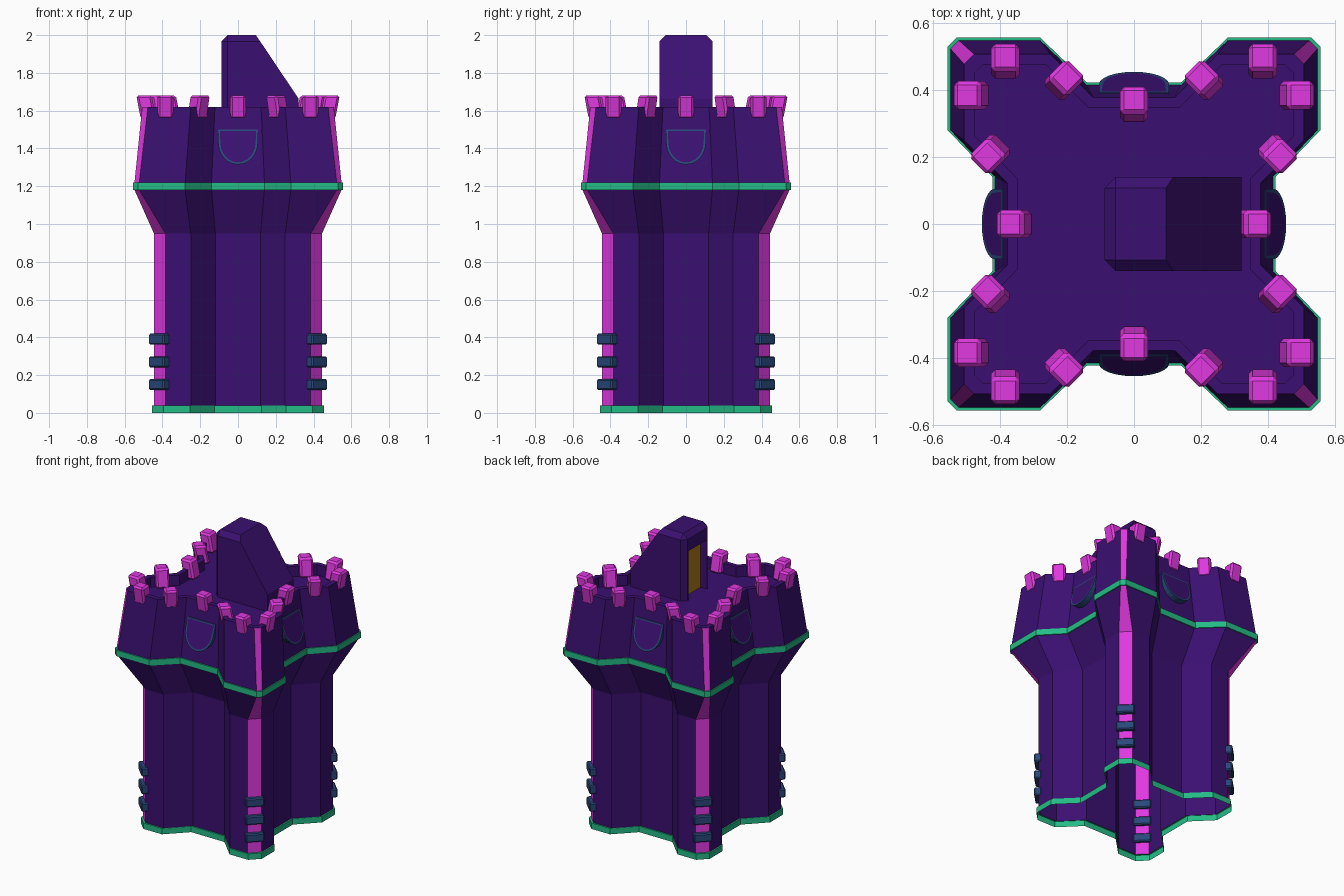
import bpy, bmesh, math
from mathutils import Matrix, Vector

if "Cube" in bpy.data.objects:
    bpy.data.objects.remove(bpy.data.objects["Cube"])

def mat(name, rgb):
    m = bpy.data.materials.new(name)
    m.diffuse_color = (*rgb, 1)
    m.use_nodes = True
    m.node_tree.nodes["Principled BSDF"].inputs["Base Color"].default_value = m.diffuse_color
    return m

PURPLE = mat("deep purple", (.044, .005, .165))
PINK = mat("magenta", (.75, .04, .75))
GREEN = mat("jade green", (.018, .50, .24))
BLUE = mat("slate blue", (.022, .065, .20))
AMBER = mat("amber", (.43, .19, .012))

def finish(bm, name, *mats, normals=True):
    if normals:
        bmesh.ops.recalc_face_normals(bm, faces=bm.faces)
    me = bpy.data.meshes.new(name)
    bm.to_mesh(me)
    bm.free()
    for m in mats:
        me.materials.append(m)
    ob = bpy.data.objects.new(name, me)
    bpy.context.collection.objects.link(ob)
    return ob

# Tower: lofted star-shaped section, open underneath
def section(z, h, c, a, b, m):
    side = [(-b, -m), (b, -m), (a, -h), (h - c, -h), (h, -h + c), (h, -a)]
    pts = []
    for k in range(4):
        r = Matrix.Rotation(k * math.pi / 2, 3, 'Z')
        pts += [r @ Vector((x, y, z)) for x, y in side]
    return pts

base = (.455, .06, .255, .125, .325)
shaft = (.445, .06, .25, .12, .315)
band = (.556, .027, .28, .14, .422)
under = (.548, .025, .28, .14, .414)
rim = (.507, .03, .25, .122, .378)
inner = (.475, .025, .262, .135, .346)
levels = [(0, base), (.04, base), (.04, shaft), (.95, shaft), (1.18, under), (1.18, band),
          (1.22, band), (1.22, under), (1.62, rim), (1.62, inner), (1.55, inner)]
band_steps = (0, 1, 4, 5, 6)   # green strips
wall_steps = (2, 3, 7)         # strips whose corner chamfers are magenta
bm = bmesh.new()
rings = [[bm.verts.new(p) for p in section(z, *s)] for z, s in levels]
for i in range(len(rings) - 1):
    n = len(rings[i])
    for j in range(n):
        k = (j + 1) % n
        f = bm.faces.new((rings[i][j], rings[i][k], rings[i + 1][k], rings[i + 1][j]))
        if i in band_steps:
            f.material_index = 2
        elif i in wall_steps and j % 6 == 3:
            f.material_index = 1
bm.faces.new(rings[-1])
finish(bm, "tower", PURPLE, PINK, GREEN, normals=False)

# Small bevelled block, optionally leaning outward at the top
def block(name, material, loc, size, angle, bevel, lean=0):
    bm = bmesh.new()
    bmesh.ops.create_cube(bm, size=1)
    for v in bm.verts:
        v.co = Vector(v.co[i] * size[i] for i in range(3))
        if v.co.z < 0:
            v.co.y += lean
    bmesh.ops.bevel(bm, geom=bm.edges[:], offset=bevel, segments=1, affect='EDGES')
    bmesh.ops.transform(bm, verts=bm.verts,
                        matrix=Matrix.Translation(loc) @ Matrix.Rotation(angle, 4, 'Z'))
    finish(bm, name, material)

# Merlons (five per side, corner pairs shared) and corner bars
for k in range(4):
    turn = k * math.pi / 2
    r = Matrix.Rotation(turn, 3, 'Z')
    for x, y, a in [(0, -.37, 0), (.2, -.437, -45), (-.2, -.437, 45), (.384, -.498, 0), (-.384, -.498, 0)]:
        block("merlon", PINK, r @ Vector((x, y, 1.618)), (.084, .082, .126),
              turn + math.radians(a), .012, lean=.025)
    for z in (.15, .27, .39):
        block("corner_bar", BLUE, r @ Vector((.4175, -.4175, z)), (.115, .048, .058),
              turn + math.pi / 4, .007)

# Shield windows: U-shaped wedge on each side with a blue frame
outline = [(.105, 1.5)]
for i in range(13):
    t = math.pi * i / 12
    outline.append((.105 * math.cos(t), 1.43 - .115 * math.sin(t)))
outline.append((-.105, 1.5))
for k in range(4):
    bm = bmesh.new()
    front = [bm.verts.new((x, -(.393 + (1.5 - z) * .33), z)) for x, z in outline]
    back = [bm.verts.new((x, -.37, z)) for x, z in outline]
    n = len(outline)
    for j in range(n):
        f = bm.faces.new((front[j], front[(j + 1) % n], back[(j + 1) % n], back[j]))
        f.material_index = 1
    face = bm.faces.new(front)
    bmesh.ops.recalc_face_normals(bm, faces=bm.faces)
    frame = bmesh.ops.inset_region(bm, faces=[face], thickness=.012, depth=0)['faces']
    for f in frame:
        f.material_index = 1
    face.material_index = 0
    bmesh.ops.rotate(bm, verts=bm.verts, matrix=Matrix.Rotation(k * math.pi / 2, 3, 'Z'))
    finish(bm, "shield_window", PURPLE, BLUE)

# Roof stairhouse: sloped prism with chamfered head
bm = bmesh.new()
prof = [(-.088, 1.5), (.32, 1.5), (.32, 1.665), (.095, 2.0), (-.088, 2.0)]
vs = [bm.verts.new((x, -.14, z)) for x, z in prof]
f = bm.faces.new(vs)
ext = bmesh.ops.extrude_face_region(bm, geom=[f])['geom']
bmesh.ops.translate(bm, vec=(0, .28, 0), verts=[g for g in ext if isinstance(g, bmesh.types.BMVert)])
bmesh.ops.recalc_face_normals(bm, faces=bm.faces)
def chamfered(e):
    p, q = (v.co for v in e.verts)
    top = p.z > 1.99 and q.z > 1.99 and min(p.x, q.x) < 0
    upright = p.x < 0 and q.x < 0 and abs(p.z - q.z) > .3
    return top or upright
bmesh.ops.bevel(bm, geom=[e for e in bm.edges if chamfered(e)], offset=.033, segments=1, affect='EDGES')
house = finish(bm, "stairhouse", PURPLE, AMBER)

# Doorway recess with an amber door at the back
bm = bmesh.new()
bmesh.ops.create_cube(bm, size=1)
for v in bm.verts:
    v.co = Vector((-.12 + v.co.x * .16, v.co.y * .2, 1.67 + v.co.z * .43))
cutter = finish(bm, "door_cutter", PURPLE)
cutter.hide_render = True
mod = house.modifiers.new("doorway", 'BOOLEAN')
mod.operation = 'DIFFERENCE'
mod.object = cutter
mod.solver = 'EXACT'
bpy.context.view_layer.update()
cut = bpy.data.meshes.new_from_object(house.evaluated_get(bpy.context.evaluated_depsgraph_get()))
house.modifiers.clear()
house.data = cut
bpy.data.objects.remove(cutter)
for p in cut.polygons:
    p.material_index = 1 if p.normal.x < -.9 and abs(p.center.x + .04) < .005 else 0
